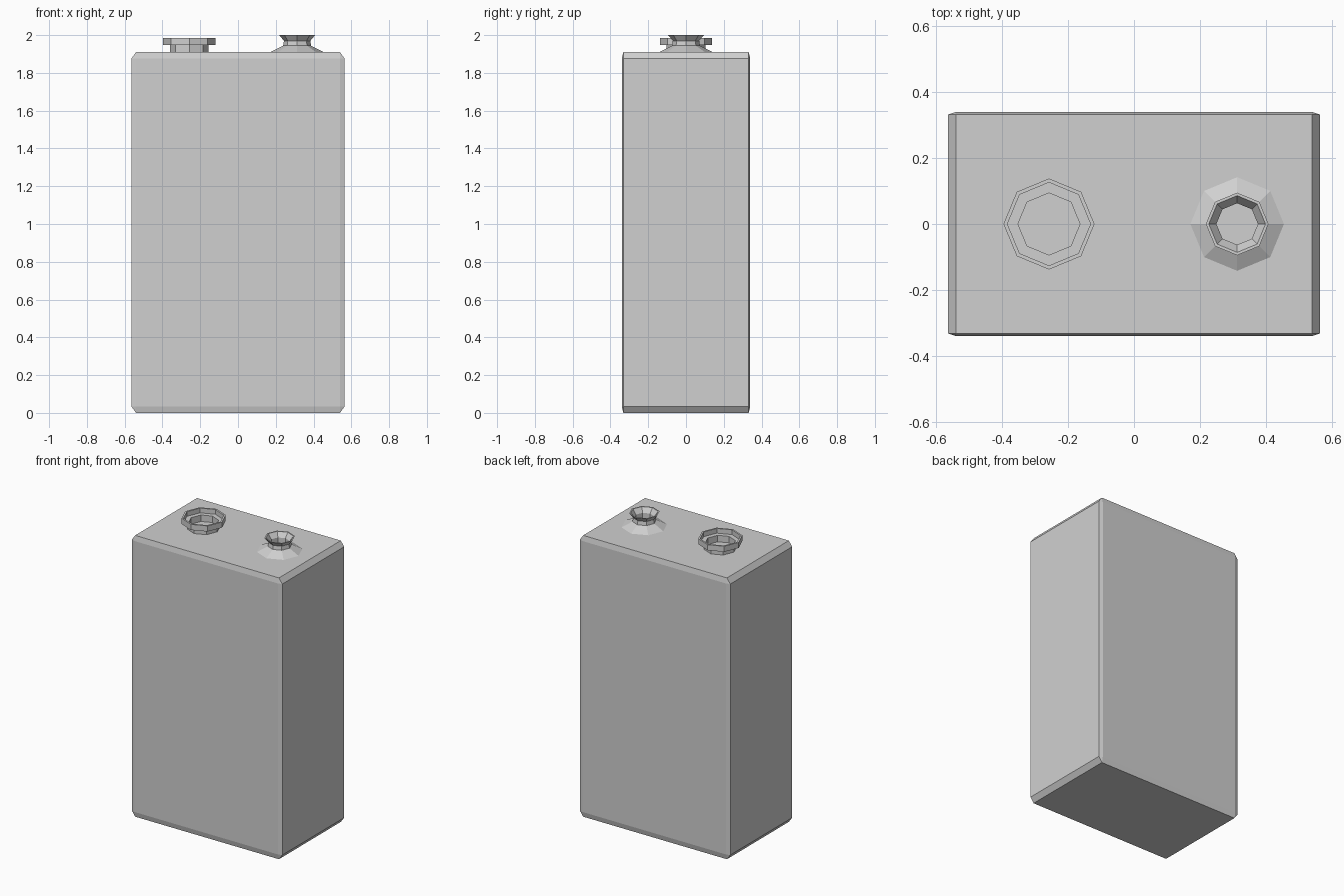
import bpy
import bmesh
import math
from mathutils import Vector

cube = bpy.data.objects.get("Cube")
if cube:
    bpy.data.objects.remove(cube, do_unlink=True)

# Single grey finish
grey = bpy.data.materials.new("light_grey")
grey.use_nodes = True
colour = (0.63, 0.63, 0.63, 1.0)
grey.diffuse_color = colour
grey.node_tree.nodes["Principled BSDF"].inputs["Base Color"].default_value = colour

SIZE = Vector((0.565, 0.34, 0.955))    # half extents of the case
INSET = Vector((0.025, 0.008, 0.035))  # chamfer along each axis
LID = SIZE.z * 2


def add_object(name, bm, location=(0, 0, 0)):
    bmesh.ops.recalc_face_normals(bm, faces=bm.faces)
    mesh = bpy.data.meshes.new(name)
    bm.to_mesh(mesh)
    bm.free()
    mesh.materials.append(grey)
    obj = bpy.data.objects.new(name, mesh)
    obj.location = location
    bpy.context.collection.objects.link(obj)
    return obj


def lathe(name, profile, x, sides=8):
    """Revolve a closed (radius, height) profile into a faceted ring."""
    bm = bmesh.new()
    rings = []
    for radius, z in profile:
        ring = []
        for i in range(sides):
            a = math.tau * i / sides
            ring.append(bm.verts.new((radius * math.cos(a), radius * math.sin(a), z)))
        rings.append(ring)
    for k, low in enumerate(rings):
        high = rings[(k + 1) % len(rings)]
        for i in range(sides):
            j = (i + 1) % sides
            bm.faces.new((low[i], low[j], high[j], high[i]))
    return add_object(name, bm, (x, 0, LID))


# Case: box with chamfered edges, stretched so each axis has its own inset
bm = bmesh.new()
bmesh.ops.create_cube(bm, size=2)
bmesh.ops.bevel(bm, geom=bm.edges[:], offset=0.1, segments=1,
                affect='EDGES', profile=0.5)
for v in bm.verts:
    for axis in range(3):
        full = abs(v.co[axis]) > 0.95
        reach = SIZE[axis] - (0 if full else INSET[axis])
        v.co[axis] = math.copysign(reach, v.co[axis])
add_object("battery_case", bm, (0, 0, SIZE.z))

# Wide stepped terminal cup
lathe("wide_terminal", [
    (0.102, 0), (0.102, 0.038), (0.138, 0.038), (0.138, 0.076),
    (0.126, 0.076), (0.126, 0.044), (0.094, 0.044), (0.094, 0)], -0.258)

# Flared terminal with sloping skirt
lathe("flared_terminal", [
    (0.142, 0), (0.074, 0.034), (0.070, 0.060), (0.095, 0.09),
    (0.086, 0.09), (0.063, 0.058), (0.063, 0)], 0.313)
